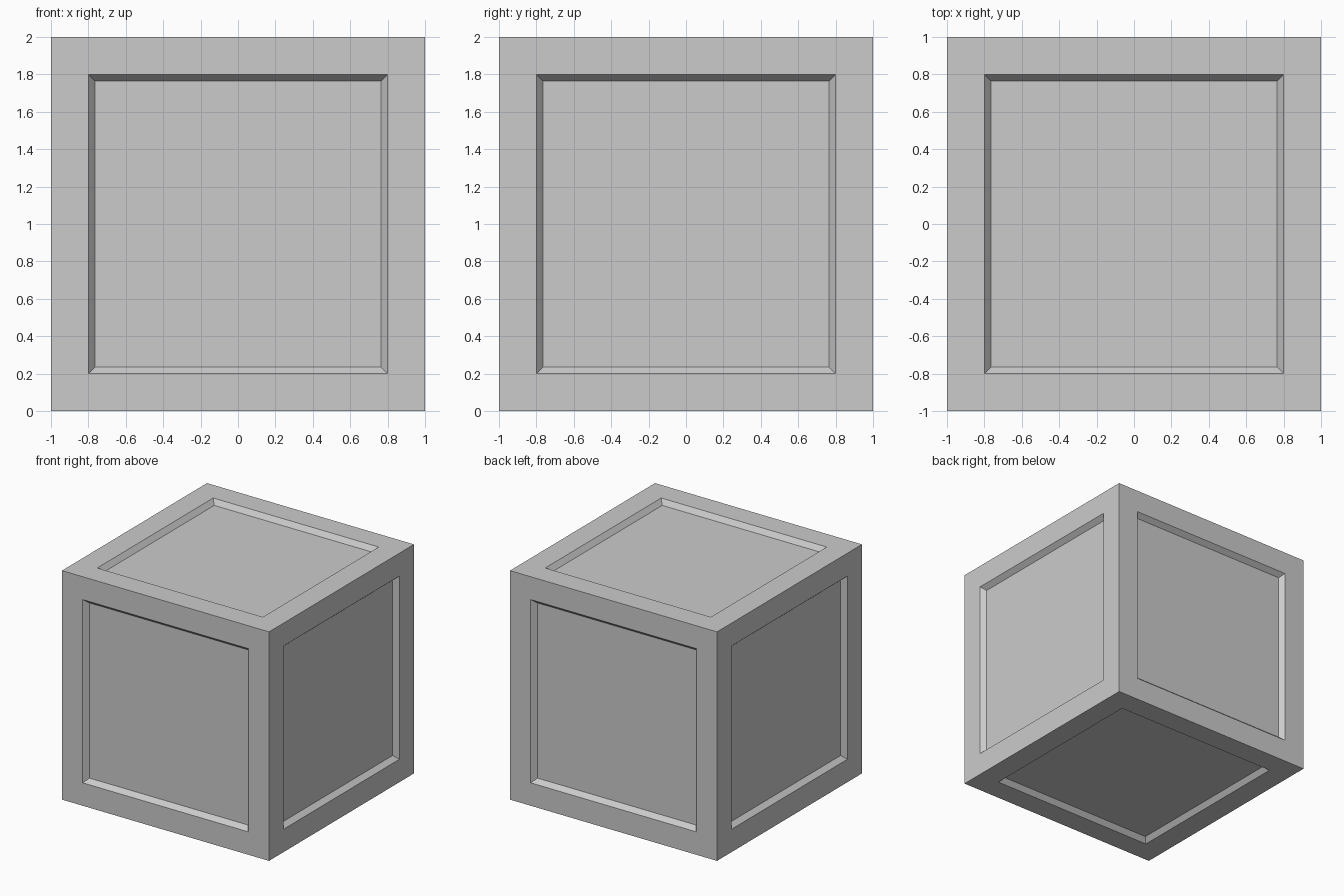
import bpy, bmesh
from mathutils import Matrix

if "Cube" in bpy.data.objects:
    bpy.data.objects.remove(bpy.data.objects["Cube"])

FRAME = 0.2    # width of the flat border on every side
SLOPE = 0.035  # width of the sloped panel edge
DEPTH = 0.042  # depth of the recessed panel

# crate body: a cube standing on the ground
bm = bmesh.new()
bmesh.ops.create_cube(bm, size=2, matrix=Matrix.Translation((0, 0, 1)))

# recessed panel on each of the six sides
panels = list(bm.faces)
bmesh.ops.inset_individual(bm, faces=panels, thickness=FRAME, use_even_offset=True)
bmesh.ops.inset_individual(bm, faces=panels, thickness=SLOPE, use_even_offset=True)
for panel in panels:
    panel.normal_update()
    bmesh.ops.translate(bm, verts=panel.verts, vec=-DEPTH * panel.normal)

bmesh.ops.recalc_face_normals(bm, faces=bm.faces)
mesh = bpy.data.meshes.new("crate")
bm.to_mesh(mesh)
bm.free()
bpy.context.collection.objects.link(bpy.data.objects.new("crate", mesh))
